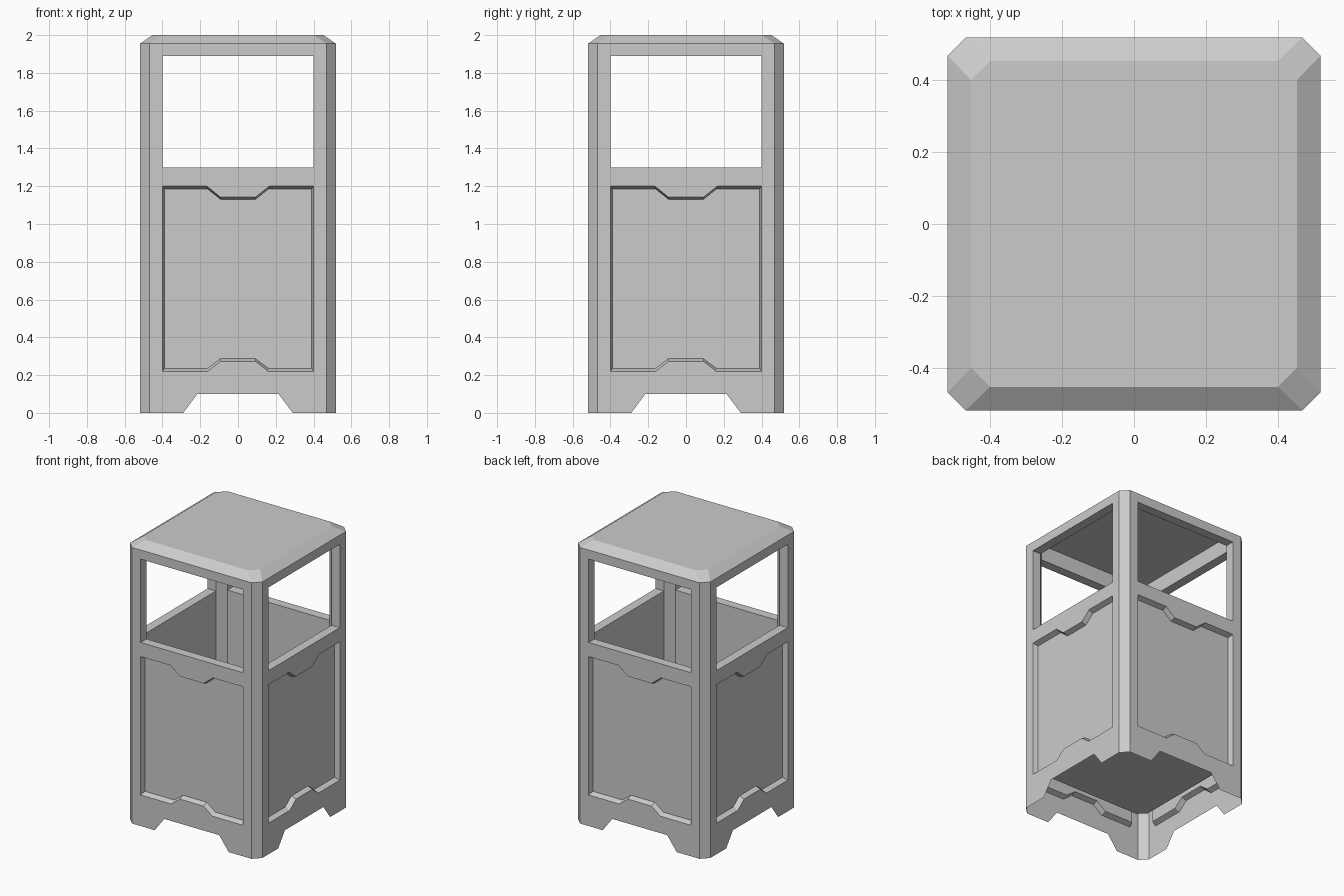
import bpy, bmesh, math
from mathutils import Vector, Matrix

if "Cube" in bpy.data.objects:
    bpy.data.objects.remove(bpy.data.objects["Cube"])

OUT, INN = 0.518, 0.453          # outer skin and inner liner distance
OC, IC = 0.468, 0.40             # where their corner chamfers start
EAVE, TOP, FLOOR = 1.955, 2.0, 0.29
PANEL_Y = 0.483
SIDES = [Matrix.Rotation(math.radians(90 * i), 3, 'Z') for i in range(4)]
FLIP = Matrix.Diagonal((-1, 1, 1))
HALVES = [r @ m for r in SIDES for m in (Matrix.Identity(3), FLIP)]


def make(name, faces, mats=SIDES, extra=()):
    """Build an object from (points, facing) pairs repeated by each matrix."""
    bm = bmesh.new()
    todo = [(m, f) for m in mats for f in faces]
    todo += [(Matrix.Identity(3), f) for f in extra]
    for m, (pts, facing) in todo:
        f = bm.faces.new([bm.verts.new(m @ Vector(p)) for p in pts])
        f.normal_update()
        if f.normal.dot(m @ Vector(facing)) < 0:
            f.normal_flip()
    bmesh.ops.remove_doubles(bm, verts=bm.verts[:], dist=1e-4)
    me = bpy.data.meshes.new(name)
    bm.to_mesh(me)
    bm.free()
    ob = bpy.data.objects.new(name, me)
    bpy.context.collection.objects.link(ob)
    return ob


def at(profile, y):
    return [(x, -y, z) for x, z in profile]


def bridge(a, b, centre):
    """Quads between two open paths, facing a centre point."""
    out = []
    for i in range(len(a) - 1):
        quad = [a[i], a[i + 1], b[i + 1], b[i]]
        mid = sum((Vector(p) for p in quad), Vector()) / 4
        out.append((quad, Vector(centre) - mid))
    return out


def octagon(d, c, z):
    return [r @ Vector(p) for r in SIDES for p in ((-c, -d, z), (c, -d, z))]


# Right-half profiles of one side, as (x, z)
foot = [(0, .10), (.215, .10), (.29, 0), (OC, 0), (OC, EAVE), (0, EAVE)]
window = [(0, 1.89), (.40, 1.89), (.40, 1.30), (0, 1.30)]
recess = [(0, 1.142), (.092, 1.142), (.165, 1.20), (.40, 1.20),
          (.40, .22), (.16, .22), (.092, .273), (0, .273)]
panel = [(0, 1.130), (.092, 1.130), (.162, 1.186), (.39, 1.186),
         (.39, .235), (.162, .235), (.092, .287), (0, .287)]
front = (0, -1, 0)

# Outer frame halves with feet, window opening and panel opening
make("frame", [(at(foot + window + recess, OUT), front)], HALVES)

# Chamfered corner posts
make("corner_posts", [([(OC, -OUT, 0), (OUT, -OC, 0),
                        (OUT, -OC, EAVE), (OC, -OUT, EAVE)], (1, -1, 0))])

# Sunken panels with sloped edges
make("panels", [(at(panel, PANEL_Y), front)]
     + bridge(at(recess, OUT), at(panel, PANEL_Y), (0, -OUT, .7)), HALVES)

# Window reveals
make("window_reveals",
     bridge(at(window, OUT), at(window, INN), (0, -.485, 1.6)), HALVES)

# Lid with sloped rim
slope = [(-OC, -OUT, EAVE), (OC, -OUT, EAVE), (IC, -INN, TOP), (-IC, -INN, TOP)]
corner = [(OC, -OUT, EAVE), (OUT, -OC, EAVE), (INN, -IC, TOP), (IC, -INN, TOP)]
make("lid", [(slope, (0, -1, 1)), (corner, (1, -1, 1))],
     extra=[(octagon(INN, IC, TOP), (0, 0, 1))])


# Inner liner: walls above and below the windows, corners and bin floor
def wall(z0, z1):
    return at([(-IC, z0), (IC, z0), (IC, z1), (-IC, z1)], INN), (0, 1, 0)


inner_corner = [(IC, -INN, FLOOR), (INN, -IC, FLOOR), (INN, -IC, TOP), (IC, -INN, TOP)]
make("liner", [wall(FLOOR, 1.30), wall(1.89, TOP), (inner_corner, (-1, 1, 0))],
     extra=[(octagon(INN, IC, FLOOR), (0, 0, 1))])
